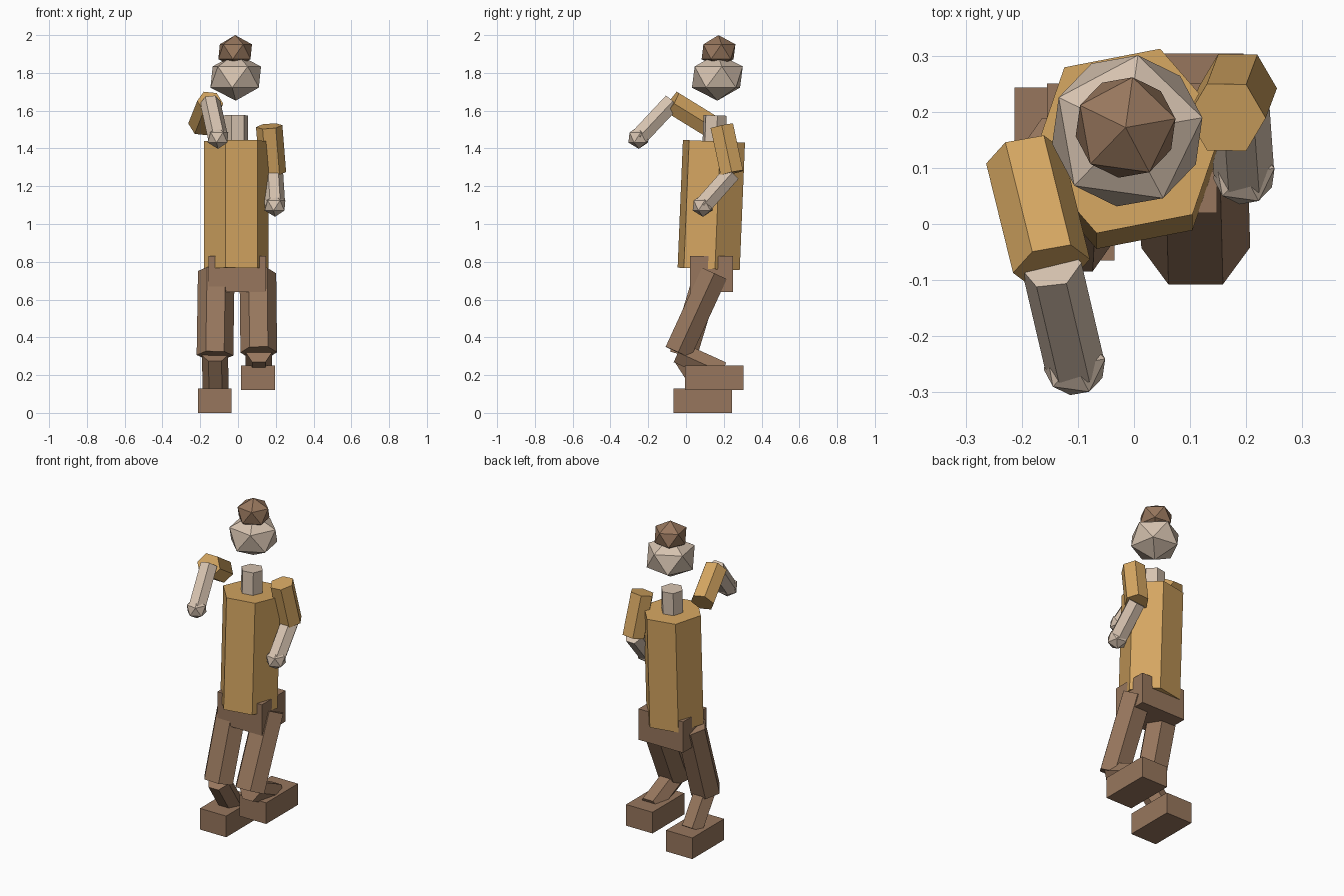
import bpy, bmesh
from math import radians
from mathutils import Matrix, Vector

cube = bpy.data.objects.get("Cube")
if cube:
    bpy.data.objects.remove(cube, do_unlink=True)


def material(name, rgb):
    mat = bpy.data.materials.new(name)
    mat.use_nodes = True
    mat.diffuse_color = (*rgb, 1)
    mat.node_tree.nodes["Principled BSDF"].inputs["Base Color"].default_value = (*rgb, 1)
    return mat


TAN = material("tan cloth", (0.66, 0.38, 0.12))
BROWN = material("brown leather", (0.31, 0.183, 0.11))
SKIN = material("pale skin", (0.67, 0.54, 0.43))


def finish(name, bm, mat):
    mesh = bpy.data.meshes.new(name)
    bm.to_mesh(mesh)
    bm.free()
    mesh.materials.append(mat)
    obj = bpy.data.objects.new(name, mesh)
    bpy.context.collection.objects.link(obj)


def hex_prism(name, start, end, radius, mat, turn=0, squash=1):
    """Six-sided prism between two points, with corners toward the sides."""
    a, b = Vector(start), Vector(end)
    axis = (b - a).normalized()
    side = Vector((1, 0, 0))
    side = (side - axis * side.dot(axis)).normalized()
    frame = Matrix((side, axis.cross(side), axis)).transposed().to_4x4()
    place = (Matrix.Translation((a + b) / 2) @ frame
             @ Matrix.Diagonal((1, squash, 1, 1)) @ Matrix.Rotation(radians(turn), 4, "Z"))
    bm = bmesh.new()
    bmesh.ops.create_cone(bm, cap_ends=True, segments=6, radius1=radius,
                          radius2=radius, depth=(b - a).length)
    # Make a corner point along the local x axis
    corner = max(bm.verts, key=lambda v: v.co.x).co
    if abs(corner.y) > radius * 0.1 or corner.x < radius * 0.95:
        bmesh.ops.rotate(bm, verts=bm.verts, matrix=Matrix.Rotation(radians(30), 3, "Z"))
    bm.transform(place)
    finish(name, bm, mat)


def box(name, low, high, mat):
    low, high = Vector(low), Vector(high)
    bm = bmesh.new()
    bmesh.ops.create_cube(bm, size=1)
    bm.transform(Matrix.Translation((low + high) / 2) @ Matrix.Diagonal((*(high - low), 1)))
    finish(name, bm, mat)


def ball(name, centre, width, height, mat):
    """Twenty-sided ball."""
    bm = bmesh.new()
    bmesh.ops.create_icosphere(bm, subdivisions=1, radius=1)
    bm.transform(Matrix.Translation(centre) @ Matrix.Diagonal((width, width, height, 1))
                 @ Matrix.Rotation(radians(10), 4, "Z"))
    finish(name, bm, mat)


# Head and trunk
ball("head", (-0.012, 0.166, 1.778), 0.152, 0.125, SKIN)
ball("hair", (-0.015, 0.172, 1.912), 0.101, 0.088, BROWN)
hex_prism("neck", (-0.012, 0.148, 1.4), (-0.012, 0.154, 1.575), 0.065, SKIN, turn=11)
hex_prism("torso", (-0.01, 0.12, 0.762), (-0.01, 0.148, 1.438), 0.174, TAN, turn=11)
box("pelvis", (-0.155, 0.02, 0.64), (0.148, 0.25, 0.83), BROWN)

# Arms: shoulder, elbow, hand
arms = {
    "right": ((-0.195, 0.12, 1.525), (-0.147, -0.075, 1.645), (-0.106, -0.25, 1.458)),
    "left": ((0.165, 0.19, 1.518), (0.185, 0.243, 1.27), (0.196, 0.09, 1.098)),
}
for name, (shoulder, elbow, hand) in arms.items():
    hex_prism(name + "_upper_arm", shoulder, elbow, 0.07, TAN)
    hex_prism(name + "_forearm", elbow, hand, 0.054, SKIN)
    ball(name + "_hand", hand, 0.062, 0.06, SKIN)

# Legs: hip, knee, ankle, and shoe corners
legs = {
    "right": ((-0.115, 0.12, 0.75), (-0.122, -0.015, 0.305), (-0.118, 0.11, 0.11),
              (-0.213, -0.065, 0), (-0.035, 0.243, 0.13)),
    "left": ((0.105, 0.15, 0.738), (0.11, -0.042, 0.32), (0.11, 0.19, 0.215),
             (0.015, -0.005, 0.12), (0.195, 0.304, 0.25)),
}
for name, (hip, knee, ankle, low, high) in legs.items():
    hex_prism(name + "_thigh", hip, knee, 0.097, BROWN, squash=0.86)
    hex_prism(name + "_shin", knee, ankle, 0.069, BROWN, squash=0.95)
    box(name + "_shoe", low, high, BROWN)
